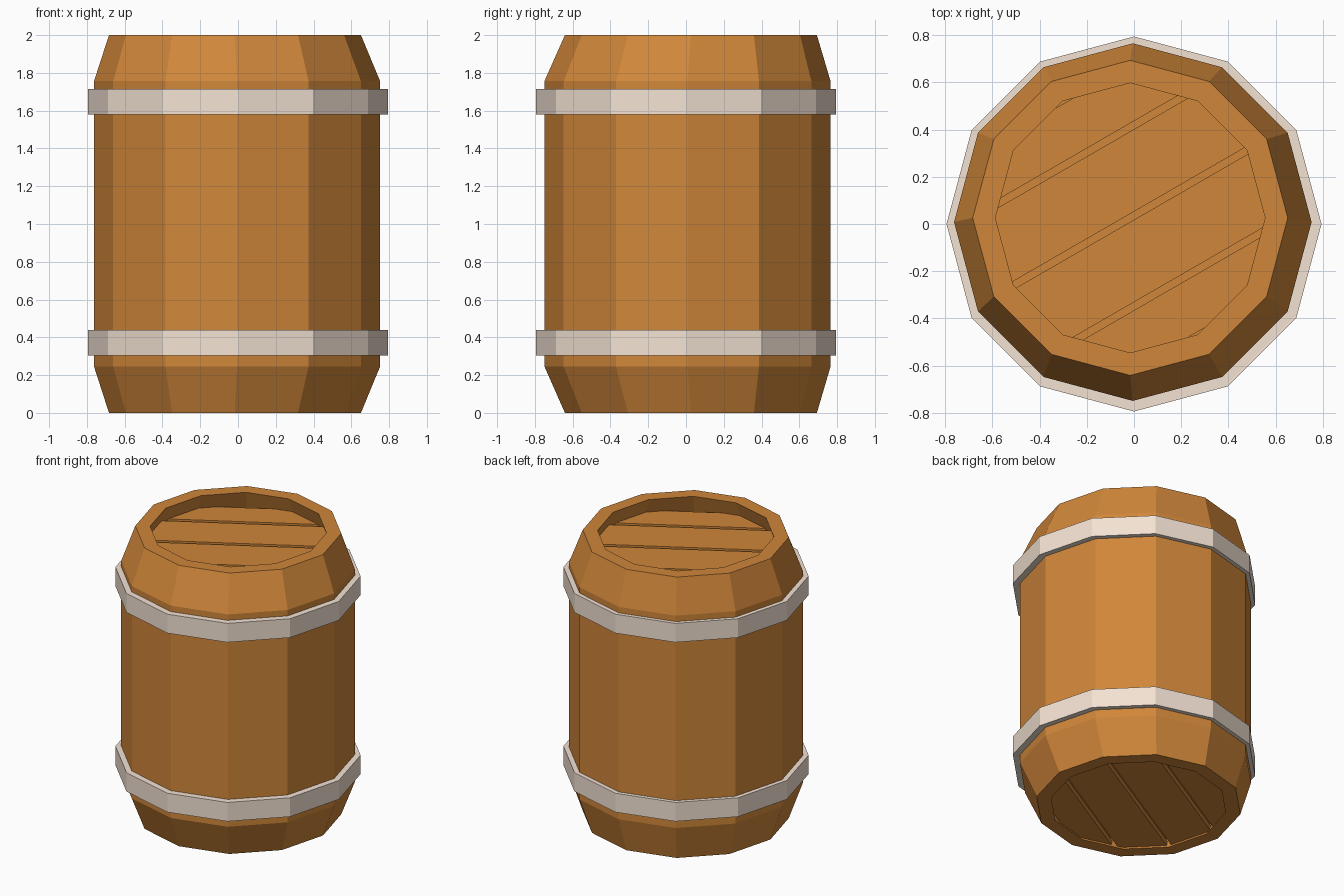
import bpy, bmesh, math
from mathutils import Vector

if "Cube" in bpy.data.objects:
    bpy.data.objects.remove(bpy.data.objects["Cube"])

SIDES = 12
END = Vector((-0.016, 0.026, 0))    # slightly skewed centre of the barrel ends
MID = Vector((-0.005, 0.008, 0))    # centre of the belly


def material(name, rgb):
    m = bpy.data.materials.new(name)
    m.diffuse_color = (*rgb, 1)
    m.use_nodes = True
    m.node_tree.nodes["Principled BSDF"].inputs["Base Color"].default_value = m.diffuse_color
    return m


WOOD = material("wood", (0.63, 0.24, 0.042))
METAL = material("pale_metal", (0.90, 0.76, 0.65))


def finish(bm, name, mat):
    bmesh.ops.recalc_face_normals(bm, faces=bm.faces)
    me = bpy.data.meshes.new(name)
    bm.to_mesh(me)
    bm.free()
    me.materials.append(mat)
    ob = bpy.data.objects.new(name, me)
    bpy.context.collection.objects.link(ob)
    return ob


def ring(bm, r, z, c):
    step = 2 * math.pi / SIDES
    return [bm.verts.new((c.x + r * math.cos(i * step),
                          c.y + r * math.sin(i * step), z)) for i in range(SIDES)]


def lathe(name, profile, mat, closed):
    bm = bmesh.new()
    rings = [ring(bm, *p) for p in profile]
    pairs = list(zip(rings, rings[1:]))
    if closed:
        pairs.append((rings[-1], rings[0]))
    else:
        bm.faces.new(rings[0])
        bm.faces.new(rings[-1])
    for a, b in pairs:
        for i in range(SIDES):
            j = (i + 1) % SIDES
            bm.faces.new((a[i], a[j], b[j], b[i]))
    return finish(bm, name, mat)


# Barrel body: recessed ends whose inner walls flare with the staves
lathe("barrel_body", [
    (0.60, 0.08, END), (0.571, 0.0, END), (0.667, 0.0, END),
    (0.757, 0.245, MID), (0.757, 1.757, MID),
    (0.667, 2.0, END), (0.571, 2.0, END), (0.636, 1.82, END)], WOOD, False)

# Hoops
O = Vector((0, 0, 0))
for name, z0, z1 in (("lower_hoop", 0.305, 0.44), ("upper_hoop", 1.58, 1.715)):
    lathe(name, [(0.73, z0, O), (0.794, z0, O), (0.794, z1, O), (0.73, z1, O)], METAL, True)


# Lid boards: the end polygon sliced into strips across a 30 degree direction
def board(name, lo, hi, r, z0, z1):
    n = Vector((-math.sin(math.radians(30)), math.cos(math.radians(30)), 0))
    bm = bmesh.new()
    bm.faces.new(ring(bm, r, z0, END))
    for d, s in ((lo, -1), (hi, 1)):
        bmesh.ops.bisect_plane(bm, geom=bm.verts[:] + bm.edges[:] + bm.faces[:],
                               plane_co=END + n * d, plane_no=n * s, clear_outer=True)
    ext = bmesh.ops.extrude_face_region(bm, geom=bm.faces[:], use_keep_orig=True)
    top = [v for v in ext["geom"] if isinstance(v, bmesh.types.BMVert)]
    bmesh.ops.translate(bm, verts=top, vec=(0, 0, z1 - z0))
    finish(bm, name, WOOD)


STRIPS = ((-0.56, -0.347), (-0.317, -0.015), (0.015, 0.317), (0.347, 0.56))
for end, r, z0, z1 in (("bottom", 0.59, 0.015, 0.055), ("top", 0.63, 1.855, 1.895)):
    for k, (lo, hi) in enumerate(STRIPS):
        board(f"{end}_board_{k + 1}", lo, hi, r, z0, z1)
